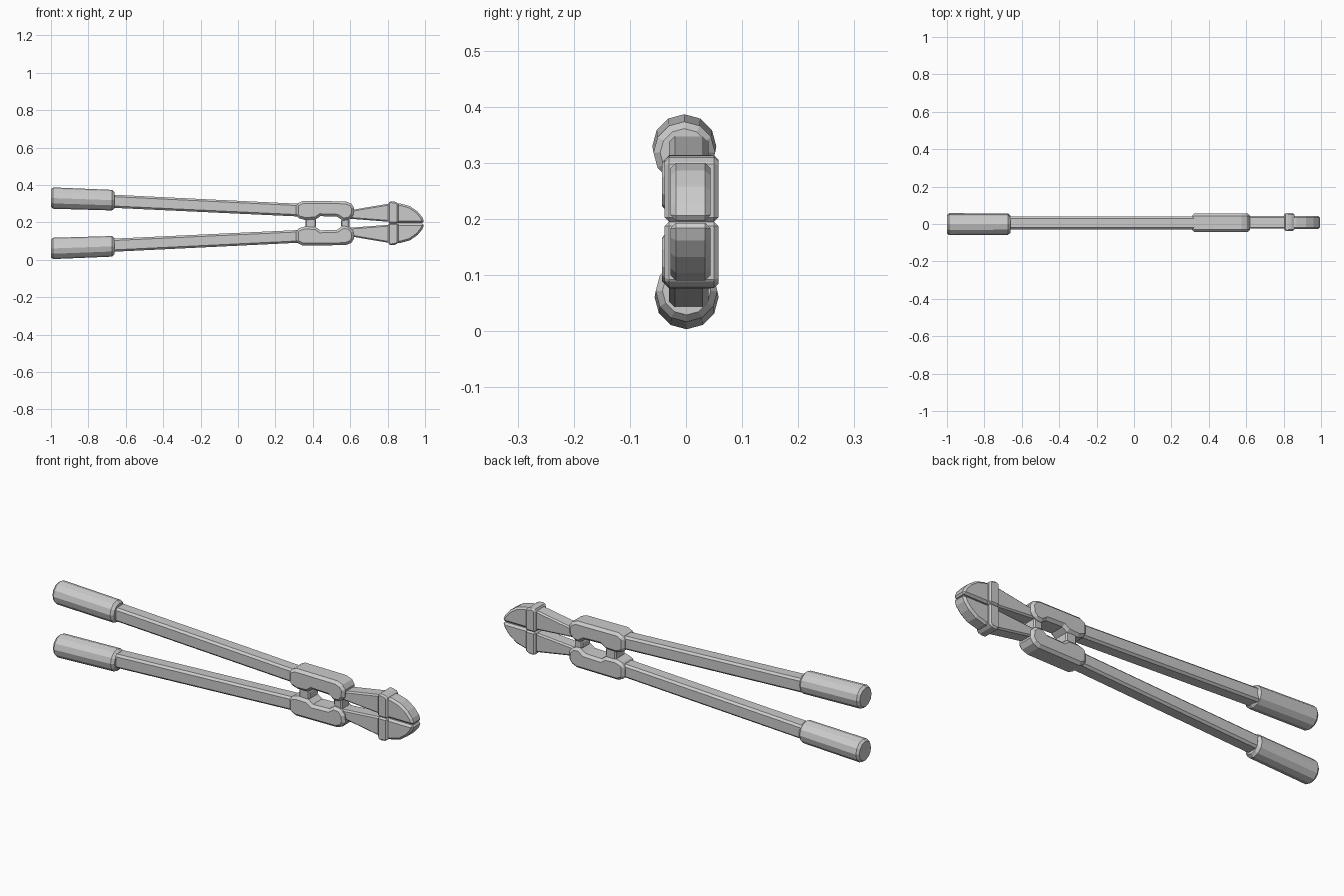
import bpy, bmesh, math
from mathutils import Vector

if "Cube" in bpy.data.objects:
    bpy.data.objects.remove(bpy.data.objects["Cube"])

MID = 0.195  # height of the mirror plane between the two halves


def finish(name, bm, bevel=0.0):
    bmesh.ops.recalc_face_normals(bm, faces=bm.faces)
    mesh = bpy.data.meshes.new(name)
    bm.to_mesh(mesh)
    bm.free()
    ob = bpy.data.objects.new(name, mesh)
    bpy.context.collection.objects.link(ob)
    if bevel:
        m = ob.modifiers.new("chamfer", 'BEVEL')
        m.width = bevel
        m.segments = 1
        m.limit_method = 'ANGLE'
        m.angle_limit = math.radians(40)
    return ob


def flip(z, lower):
    return 2 * MID - z if lower else z


def prism(name, pts, y0, y1, bevel=0.0, lower=False):
    """Extrude an (x, z) outline from y0 to y1."""
    bm = bmesh.new()
    vs = [bm.verts.new((x, y0, flip(z, lower))) for x, z in pts]
    face = bm.faces.new(vs)
    ext = bmesh.ops.extrude_face_region(bm, geom=[face])
    top = [v for v in ext["geom"] if isinstance(v, bmesh.types.BMVert)]
    bmesh.ops.translate(bm, verts=top, vec=(0, y1 - y0, 0))
    return finish(name, bm, bevel)


def grip(name, y, lower):
    """Twelve-sided sleeve lofted along a slightly tilted axis."""
    a, b = Vector((-1.0, y, 0.33)), Vector((-0.66, y, 0.318))
    bm = bmesh.new()
    rings = []
    for t, r in ((0, 0.047), (0.035, 0.057), (0.96, 0.055), (1, 0.043)):
        c = a.lerp(b, t)
        rings.append([bm.verts.new((c.x, c.y + r * math.cos(k * math.pi / 6),
                      flip(c.z + r * math.sin(k * math.pi / 6), lower)))
                      for k in range(12)])
    for p, q in zip(rings, rings[1:]):
        for k in range(12):
            bm.faces.new((p[k], p[(k + 1) % 12], q[(k + 1) % 12], q[k]))
    bm.faces.new(rings[0])
    bm.faces.new(rings[-1])
    finish(name, bm)


ARM = [(-0.68, 0.278), (-0.68, 0.348), (0.33, 0.299), (0.33, 0.231)]
BLOCK = [(0.31, 0.235), (0.31, 0.297), (0.345, 0.314), (0.575, 0.312),
         (0.605, 0.30), (0.62, 0.278), (0.618, 0.24), (0.595, 0.213),
         (0.56, 0.21), (0.53, 0.23), (0.44, 0.233), (0.415, 0.215),
         (0.355, 0.213), (0.325, 0.222)]
TANG = [(0.56, 0.222), (0.56, 0.258), (0.82, 0.302), (0.82, 0.202)]
JAW = [(0.80, 0.197), (0.80, 0.298), (0.87, 0.30), (0.92, 0.286),
       (0.96, 0.258), (0.985, 0.228), (0.997, 0.197)]

for lower in (False, True):
    side = "lower" if lower else "upper"
    grip(side + "_grip", 0.001 if lower else -0.003, lower)
    prism(side + "_handle_bar", ARM, -0.03, 0.04, 0.010, lower)
    prism(side + "_pivot_block", BLOCK, -0.043, 0.057, 0.013, lower)
    prism(side + "_jaw_shank", TANG, -0.025, 0.043, 0.007, lower)

    # cutting jaw: bevelled plate whose outer rim is pinched in depth
    prism(side + "_jaw", JAW, -0.028, 0.044, 0.010, lower)

    # clamp half seated on the jaw root
    prism(side + "_jaw_clamp",
          [(0.803, 0.195), (0.803, 0.304), (0.815, 0.314),
           (0.85, 0.308), (0.857, 0.298), (0.857, 0.195)],
          -0.038, 0.058, 0.010, lower)

# knuckles joining the two blocks around the central opening
prism("rear_knuckle", [(0.36, 0.16), (0.36, 0.23), (0.395, 0.23),
                       (0.418, 0.215), (0.418, 0.175), (0.395, 0.16)],
      -0.03, 0.045, 0.006)
prism("front_knuckle", [(0.565, 0.165), (0.55, 0.18), (0.55, 0.21),
                        (0.565, 0.225), (0.595, 0.225), (0.595, 0.165)],
      -0.025, 0.042, 0.006)
